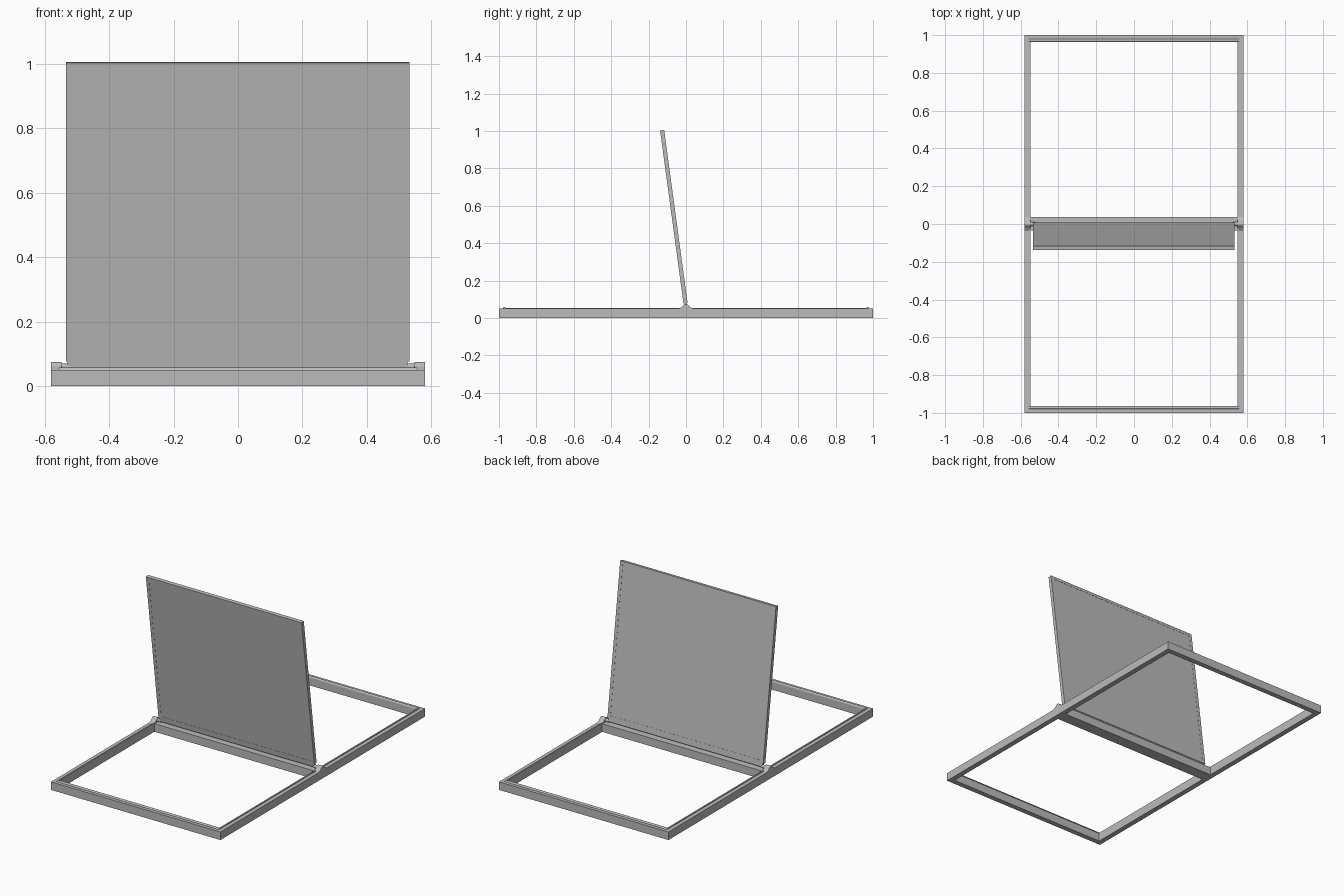
import bpy, math
from mathutils import Vector, Matrix

if "Cube" in bpy.data.objects:
    bpy.data.objects.remove(bpy.data.objects["Cube"])

grey = bpy.data.materials.new("plain_grey")
grey.diffuse_color = (0.5, 0.5, 0.5, 1)
grey.use_nodes = True
grey.node_tree.nodes["Principled BSDF"].inputs["Base Color"].default_value = grey.diffuse_color


def mesh_object(name, verts, faces):
    me = bpy.data.meshes.new(name)
    me.from_pydata(verts, [], faces)
    me.materials.append(grey)
    ob = bpy.data.objects.new(name, me)
    bpy.context.collection.objects.link(ob)
    return ob


def prism(name, profile, x0, x1):
    """Extrude a counter-clockwise (y, z) profile along x."""
    n = len(profile)
    verts = [(x, y, z) for x in (x0, x1) for y, z in profile]
    faces = [tuple(reversed(range(n))), tuple(range(n, 2 * n))]
    faces += [(i, (i + 1) % n, (i + 1) % n + n, i + n) for i in range(n)]
    return mesh_object(name, verts, faces)


def box(name, x0, x1, y0, y1, z0, z1):
    return prism(name, [(y0, z0), (y1, z0), (y1, z1), (y0, z1)], x0, x1)


def ring(name, outer, inner, z0, z1):
    """Rectangular frame with open middle."""
    verts = [(sx * h[0], sy * h[1], z) for z in (z0, z1) for h in (outer, inner)
             for sx, sy in ((-1, -1), (1, -1), (1, 1), (-1, 1))]
    faces = []
    for i in range(4):
        j = (i + 1) % 4
        faces += [(i, j, 8 + j, 8 + i), (4 + j, 4 + i, 12 + i, 12 + j),
                  (8 + i, 8 + j, 12 + j, 12 + i), (j, i, 4 + i, 4 + j)]
    return mesh_object(name, verts, faces)


def arc(cy, cz, r, a0, a1, n):
    return [(cy + r * math.cos(math.radians(a0 + (a1 - a0) * i / n)),
             cz + r * math.sin(math.radians(a0 + (a1 - a0) * i / n)))
            for i in range(n + 1)]


def smooth(ob):
    bpy.ops.object.select_all(action='DESELECT')
    ob.select_set(True)
    bpy.context.view_layer.objects.active = ob
    bpy.ops.object.shade_smooth_by_angle(angle=math.radians(35))


# Base frame with a low inner lip and a central crossbar
ring("base_frame", (0.58, 1.0), (0.548, 0.968), 0, 0.05)
ring("inner_lip", (0.556, 0.976), (0.548, 0.968), 0.05, 0.054)
box("crossbar", -0.548, 0.548, -0.035, 0.037, 0, 0.05)

# Rounded beads along the two end bars
for side, label in ((-1, "front"), (1, "back")):
    smooth(prism(label + "_bead", arc(side * 0.972, 0.05, 0.008, 0, 180, 8), -0.555, 0.555))

# Hinge brackets and pivot rod
bracket = [(-0.037, 0.05), (0.037, 0.05), (0.024, 0.058)] \
    + arc(0, 0.06, 0.015, 20, 160, 10) + [(-0.024, 0.058)]
for side, label in ((-1, "left"), (1, "right")):
    x0, x1 = sorted((side * 0.547, side * 0.58))
    smooth(prism(label + "_hinge_bracket", bracket, x0, x1))
    x0, x1 = sorted((side * 0.525, side * 0.548))
    smooth(prism(label + "_hinge_collar", arc(0, 0.06, 0.010, 0, 345, 23), x0, x1))
smooth(prism("pivot_rod", arc(0, 0.06, 0.006, 0, 330, 11), -0.56, 0.56))

# Leaning panel: built upright about the pivot, then tilted forwards
tilt = Matrix.Translation(Vector((-0.001, 0, 0.06))) @ Matrix.Rotation(math.radians(7.7), 4, 'X')
parts = [
    box("panel_sheet", -0.515, 0.515, -0.0100, 0.0100, 0.02, 0.935),
    box("panel_foot", -0.527, 0.527, -0.008, 0.008, 0.002, 0.02),
    box("panel_top_rim", -0.533, 0.533, -0.011, 0.011, 0.933, 0.952),
    box("panel_bottom_rim", -0.533, 0.533, -0.011, 0.011, 0.018, 0.036),
    box("panel_left_rim", -0.533, -0.514, -0.011, 0.011, 0.036, 0.933),
    box("panel_right_rim", 0.514, 0.533, -0.011, 0.011, 0.036, 0.933),
]
for ob in parts:
    ob.data.transform(tilt)
